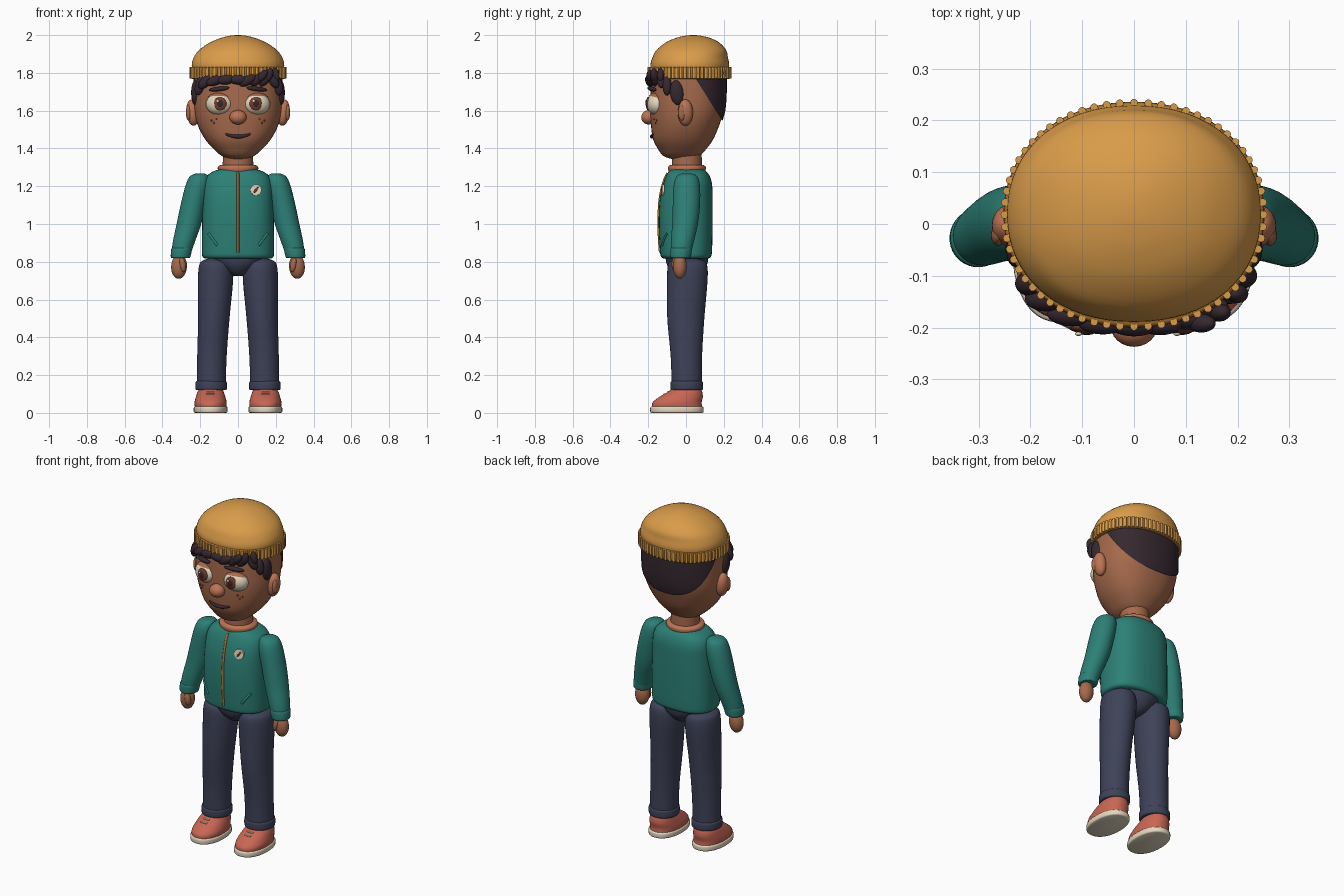
import bpy, bmesh, math
from mathutils import Vector, Matrix, Euler

cube = bpy.data.objects.get("Cube")
if cube:
    bpy.data.objects.remove(cube, do_unlink=True)


def material(name, *srgb):
    lin = [((c / 255 + 0.055) / 1.055) ** 2.4 for c in srgb] + [1]
    m = bpy.data.materials.new(name)
    m.use_nodes = True
    m.diffuse_color = lin
    m.node_tree.nodes["Principled BSDF"].inputs["Base Color"].default_value = lin
    return m


SKIN = material("brown skin", 166, 106, 76)
ROSY = material("rosy skin", 188, 116, 84)
TEAL = material("teal cloth", 44, 128, 118)
GOLD = material("mustard knit", 218, 156, 74)
OCHRE = material("dark mustard knit", 176, 118, 44)
HAIR = material("dark hair", 54, 40, 48)
NAVY = material("navy denim", 62, 66, 88)
CORAL = material("coral leather", 200, 102, 84)
CREAM = material("cream", 226, 214, 190)
BROWN = material("iris brown", 116, 60, 42)


def finish(name, bm, mat):
    bmesh.ops.recalc_face_normals(bm, faces=bm.faces)
    me = bpy.data.meshes.new(name)
    bm.to_mesh(me)
    bm.free()
    me.materials.append(mat)
    ob = bpy.data.objects.new(name, me)
    bpy.context.collection.objects.link(ob)
    return ob


def refine(rows, k=4):
    """Smooth curve through rows of (z, centre x, centre y, radius x, radius y)."""
    r = [Vector(v) for v in rows]
    r = [r[0]] + r + [r[-1]]
    out = []
    for a, b, c, d in zip(r, r[1:], r[2:], r[3:]):
        for i in range(k):
            t = i / k
            out.append(b + (c - a) * (t / 2) + (a * 2 - b * 5 + c * 4 - d) * (t * t / 2)
                       + (b * 3 - a - c * 3 + d) * (t ** 3 / 2))
    return out + [r[-1]]


def loft(name, rows, mat, p=2.0, s=1, k=4, n=40, cut=None):
    """Stack of rounded rings; s=-1 mirrors it, cut=(point, normal) trims it."""
    bm = bmesh.new()
    rings = []
    for z, cx, cy, rx, ry in refine(rows, k):
        ring = []
        for i in range(n):
            c, sn = math.cos(math.tau * i / n), math.sin(math.tau * i / n)
            x = math.copysign(abs(c) ** (2 / p), c) * rx
            y = math.copysign(abs(sn) ** (2 / p), sn) * ry
            ring.append(bm.verts.new((s * (cx + x), cy + y, z)))
        rings.append(ring)
    for a, b in zip(rings, rings[1:]):
        for i in range(n):
            j = (i + 1) % n
            bm.faces.new((a[i], a[j], b[j], b[i]))
    bm.faces.new(rings[0])
    bm.faces.new(rings[-1])
    if cut:
        bmesh.ops.bisect_plane(bm, geom=bm.verts[:] + bm.edges[:] + bm.faces[:],
                               plane_co=cut[0], plane_no=cut[1], clear_inner=True)
    return finish(name, bm, mat)


def front_y(rows, x, z, p):
    """Front surface of a loft at x and z."""
    r = refine(rows)
    for a, b in zip(r, r[1:]):
        if a[0] <= z <= b[0]:
            v = a.lerp(b, (z - a[0]) / max(b[0] - a[0], 1e-6))
            return v[2] - v[4] * max(0, 1 - abs((x - v[1]) / v[3]) ** p) ** (1 / p)
    return 0


def blob(name, loc, radii, mat, rot=(0, 0, 0), above=None):
    bm = bmesh.new()
    bmesh.ops.create_uvsphere(bm, u_segments=24, v_segments=14, radius=1)
    if above is not None:
        bmesh.ops.bisect_plane(bm, geom=bm.verts[:] + bm.edges[:] + bm.faces[:],
                               plane_co=(0, 0, above), plane_no=(0, 0.3, 1), clear_inner=True)
    bm.transform(Matrix.LocRotScale(Vector(loc), Euler(rot), Vector(radii)))
    return finish(name, bm, mat)


def tube(name, pts, radius, mat, taper=None):
    cu = bpy.data.curves.new(name, "CURVE")
    cu.dimensions = "3D"
    cu.bevel_depth, cu.bevel_resolution, cu.use_fill_caps = radius, 3, True
    sp = cu.splines.new("POLY")
    sp.points.add(len(pts) - 1)
    for i, q in enumerate(pts):
        sp.points[i].co = (*q, 1)
        sp.points[i].radius = taper[i] if taper else 1
    cu.materials.append(mat)
    ob = bpy.data.objects.new(name, cu)
    bpy.context.collection.objects.link(ob)


# Head and neck
HEAD = [(1.343, 0, -.03, .03, .04), (1.36, 0, -.025, .085, .095), (1.4, 0, -.02, .132, .13),
        (1.45, 0, -.015, .175, .16), (1.52, 0, -.005, .212, .18), (1.6, 0, .005, .232, .195),
        (1.7, 0, .01, .235, .198), (1.8, 0, .012, .232, .195)]
HP = 2.3
face = lambda x, z: front_y(HEAD, x, z, HP)
loft("head", HEAD, SKIN, HP)
loft("neck", [(1.24, 0, .005, .082, .08), (1.38, 0, .005, .08, .078)], SKIN)
loft("shirt_collar", [(1.275, 0, .005, .1, .095), (1.29, 0, .005, .107, .1),
                      (1.305, 0, .005, .105, .098), (1.313, 0, .005, .09, .085)], ROSY)

# Hair: back shell cut on a slant, then the fringe locks
shell = [(z, cx, cy, rx + .006, ry + .008) for z, cx, cy, rx, ry in HEAD[3:]]
loft("back_hair", shell, HAIR, HP, cut=((0, .06, 1.755), (0, 1.57, 1)))
locks = [(-.2, 1.735, .3, .055), (-.17, 1.755, .8, .05), (-.12, 1.76, 1.2, .05),
         (-.06, 1.765, 1.4, .05), (0, 1.765, 1.6, .05), (.05, 1.76, 1.1, .05),
         (.1, 1.765, .9, .045), (.145, 1.77, .7, .05), (.185, 1.765, -.5, .05), (.21, 1.735, -.2, .055)]
for i, (x, z, tilt, size) in enumerate(locks):
    blob(f"fringe_lock_{i + 1}", (x, face(x, z) - .008, z), (.026, .024, size), HAIR, (0, tilt, 0))
for i, (x, z, tilt) in enumerate([(.13, 1.785, .7), (.165, 1.79, .3), (.2, 1.79, -.2)]):
    blob(f"loose_lock_{i + 1}", (x, face(x, z) - .032, z), (.02, .018, .036), HAIR, (0, tilt, 0))

# Knit cap with ribbed band
loft("cap_dome", [(1.79, 0, .02, .235, .2), (1.84, 0, .02, .245, .209), (1.88, 0, .022, .235, .2),
                  (1.92, 0, .028, .207, .185), (1.96, 0, .034, .15, .143), (1.985, 0, .037, .09, .09),
                  (1.997, 0, .038, .04, .04), (2.0, 0, .038, .005, .005)], GOLD, 2.15, n=64)
loft("cap_band", [(1.768, 0, .018, .238, .205), (1.772, 0, .018, .25, .216), (1.8, 0, .018, .252, .218),
                  (1.826, 0, .018, .25, .216), (1.832, 0, .018, .238, .205)], OCHRE, 2.1, n=64)
for i in range(64):
    a = math.tau * i / 64
    c, sn = math.cos(a), math.sin(a)
    x = math.copysign(abs(c) ** .952, c) * .25
    y = math.copysign(abs(sn) ** .952, sn) * .216 + .018
    tube(f"cap_rib_{i + 1}", [(x, y, 1.77), (x, y, 1.83)], .0075, GOLD)

# Face centre: nose, mouth
blob("nose", (0, -.197, 1.565), (.045, .04, .038), ROSY)
xs = [-.066 + .012 * i for i in range(12)]
mouth = [(x, face(x, 1.47) - .001, 1.463 + 3.2 * x * x) for x in xs]
tube("mouth", mouth, .011, HAIR, [.3 + .7 * (1 - abs(x / .067)) ** .5 for x in xs])

# Jacket body
TORSO = [(.818, 0, 0, .175, .12), (.828, 0, 0, .188, .132), (.86, 0, 0, .191, .138),
         (1.0, 0, -.002, .19, .143), (1.13, 0, .001, .186, .14), (1.21, 0, .008, .181, .13),
         (1.255, 0, .01, .163, .115), (1.28, 0, .008, .128, .098), (1.292, 0, .005, .085, .08)]
TP = 2.5
chest = lambda x, z: front_y(TORSO, x, z, TP)
loft("jacket_body", TORSO, TEAL, TP)
loft("pelvis", [(.725, 0, .005, .03, .05), (.745, 0, .005, .065, .08), (.79, 0, .005, .12, .108),
                (.85, 0, .005, .165, .115)], NAVY)
tube("zipper", [(0, chest(0, .85 + .03 * i), .85 + .03 * i) for i in range(15)], .007, OCHRE)
BX, BZ = .095, 1.18
bm = bmesh.new()
bmesh.ops.create_cone(bm, cap_ends=True, segments=28, radius1=.029, radius2=.029, depth=.012)
bm.transform(Matrix.LocRotScale(Vector((BX, chest(BX, BZ) - .004, BZ)), Euler((1.48, 0, .1)), None))
finish("round_badge", bm, CREAM)
blob("badge_needle", (BX, chest(BX, BZ) - .01, BZ), (.006, .003, .02), BROWN, (-.09, .65, .1))

ARM = [(1.268, .2, .005, .02, .025), (1.252, .205, .005, .05, .055), (1.2, .215, .004, .064, .07),
       (1.1, .238, .002, .066, .072), (1.0, .26, -.005, .065, .068), (.9, .288, -.02, .058, .06),
       (.84, .301, -.026, .05, .052)][::-1]
LEG = [(.13, .142, .004, .077, .08), (.3, .138, .002, .078, .083), (.5, .128, -.001, .083, .098),
       (.7, .119, .007, .093, .107), (.78, .118, .008, .088, .104), (.805, .122, .008, .066, .085),
       (.82, .125, .008, .025, .04)]
SHOE = [(.03, .145, -.048, .083, .133), (.055, .145, -.047, .085, .13), (.085, .145, -.026, .078, .115),
        (.11, .145, -.006, .07, .092), (.13, .143, .003, .06, .075)]

for side, s in (("left", 1), ("right", -1)):
    # Ears, eyes, brows, freckles
    blob(f"{side}_ear", (s * .24, -.003, 1.59), (.034, .04, .07), ROSY, (0, s * .1, 0))
    blob(f"{side}_inner_ear", (s * .262, -.022, 1.59), (.014, .02, .042), SKIN)
    blob(f"{side}_sideburn", (s * .226, -.048, 1.695), (.022, .036, .066), HAIR, (.12, 0, 0))
    ex = s * .1
    blob(f"{side}_eye", (ex, -.158, 1.635), (.071, .05, .058), CREAM, (0, 0, s * .2))
    blob(f"{side}_eyelid", (ex, -.158, 1.635), (.075, .054, .062), SKIN, (0, 0, s * .2), above=.5)
    blob(f"{side}_iris", (s * .095, -.2, 1.637), (.034, .012, .036), BROWN, (0, 0, s * .1))
    blob(f"{side}_pupil", (s * .095, -.208, 1.638), (.018, .006, .02), HAIR, (0, 0, s * .1))
    blob(f"{side}_eye_glint", (s * .095 - .012, -.212, 1.65), (.007, .004, .007), CREAM)
    blob(f"{side}_brow", (ex, face(.1, 1.715) - .006, 1.715), (.058, .014, .012), HAIR, (0, s * .1, s * .35))
    for i, (x, z) in enumerate([(.115, 1.555), (.14, 1.548), (.128, 1.535)]):
        blob(f"{side}_freckle_{i + 1}", (s * x, face(x, z), z), (.005, .003, .005), BROWN)

    # Sleeve, cuff, hand
    loft(f"{side}_sleeve", ARM, TEAL, s=s)
    loft(f"{side}_sleeve_cuff", [(.82, .304, -.028, .046, .048), (.826, .304, -.028, .052, .054),
                                 (.865, .299, -.026, .055, .057), (.874, .297, -.025, .05, .052)], TEAL, s=s)
    blob(f"{side}_hand", (s * .312, -.032, .775), (.042, .036, .065), SKIN, (0, -s * .06, 0))
    blob(f"{side}_thumb", (s * .293, -.058, .785), (.017, .018, .04), SKIN, (0, s * .15, 0))

    # Pocket piping
    piping = [(.155 - .045 * t / 4, .95 - .062 * t / 4) for t in range(5)]
    tube(f"{side}_pocket", [(s * x, chest(x, z), z) for x, z in piping], .007, TEAL)

    # Trouser leg, turn-up, shoe
    loft(f"{side}_leg", LEG, NAVY, s=s)
    loft(f"{side}_turn_up", [(.12, .142, .004, .075, .078), (.127, .142, .004, .083, .086),
                             (.16, .142, .004, .083, .086), (.168, .142, .004, .076, .08)], NAVY, s=s)
    loft(f"{side}_shoe", SHOE, CORAL, 2.2, s=s)
    loft(f"{side}_sole", [(0, .145, -.048, .082, .134), (.006, .145, -.048, .089, .141),
                          (.028, .145, -.048, .089, .141), (.034, .145, -.048, .083, .134)], CREAM, 2.2, s=s)
    for i, z in enumerate((.1, .113)):
        lace = [(.145 + d, front_y(SHOE, .145 + d, z, 2.2) - .001, z) for d in (-.02, 0, .02)]
        tube(f"{side}_lace_{i + 1}", [(s * x, y, h) for x, y, h in lace], .004, CREAM)

# Smooth shading with sharp rims
bpy.ops.object.select_all(action="DESELECT")
for ob in bpy.context.collection.objects:
    if ob.type == "MESH":
        ob.select_set(True)
        bpy.context.view_layer.objects.active = ob
bpy.ops.object.shade_smooth_by_angle(angle=math.radians(50))
